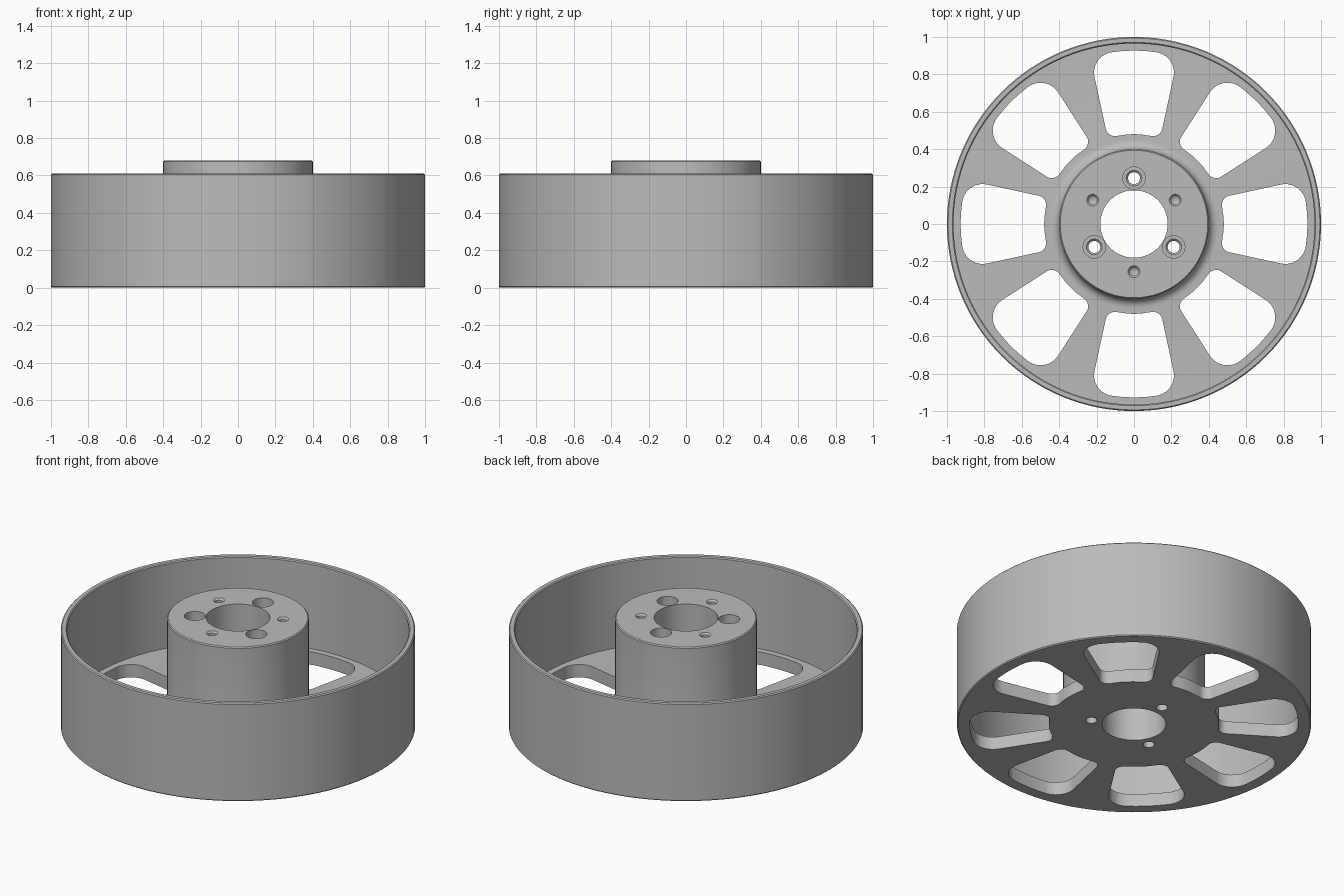
import bpy, bmesh, math
from mathutils import Vector, Matrix

if "Cube" in bpy.data.objects:
    bpy.data.objects.remove(bpy.data.objects["Cube"])

metal = bpy.data.materials.new("grey metal")
metal.diffuse_color = (0.5, 0.5, 0.5, 1)
metal.use_nodes = True
metal.node_tree.nodes["Principled BSDF"].inputs["Base Color"].default_value = metal.diffuse_color


def lathe(bm, profile, segments, centre=(0, 0)):
    """Revolve a closed (radius, z) profile around a vertical axis."""
    rings = []
    for i in range(segments):
        a = 2 * math.pi * i / segments
        rings.append([bm.verts.new((centre[0] + r * math.cos(a), centre[1] + r * math.sin(a), z))
                      for r, z in profile])
    n = len(profile)
    for i in range(segments):
        p, q = rings[i], rings[(i + 1) % segments]
        for j in range(n):
            k = (j + 1) % n
            if profile[j][0] == 0 and profile[k][0] == 0:
                continue
            if profile[j][0] == 0:
                bm.faces.new((p[j], q[k], p[k]))
            elif profile[k][0] == 0:
                bm.faces.new((p[j], q[j], p[k]))
            else:
                bm.faces.new((p[j], q[j], q[k], p[k]))


def rounded(corners, steps=8):
    """Fillet each (x, y, radius) corner of a polygon."""
    out = []
    for i, (x, y, r) in enumerate(corners):
        p = Vector((x, y))
        u = (Vector(corners[i - 1][:2]) - p).normalized()
        v = (Vector(corners[(i + 1) % len(corners)][:2]) - p).normalized()
        half = u.angle(v) / 2
        c = p + (u + v).normalized() * (r / math.sin(half))
        s = p + u * (r / math.tan(half)) - c
        e = p + v * (r / math.tan(half)) - c
        for k in range(steps + 1):
            t = k / steps
            out.append(c + (s * (1 - t) + e * t).normalized() * r)
    return out


def make(name, bm):
    bmesh.ops.remove_doubles(bm, verts=bm.verts, dist=1e-5)
    bmesh.ops.recalc_face_normals(bm, faces=bm.faces)
    mesh = bpy.data.meshes.new(name)
    bm.to_mesh(mesh)
    bm.free()
    mesh.materials.append(metal)
    ob = bpy.data.objects.new(name, mesh)
    bpy.context.collection.objects.link(ob)
    return ob


# Wheel body: hub with bore, filleted foot, thin web and tall rim
WEB, RIM, HUB, C = 0.08, 0.61, 0.68, 0.006
fillet = [(0.45 - 0.05 * math.sin(a), WEB + 0.05 - 0.05 * math.cos(a))
          for a in (math.pi / 2 * k / 6 for k in range(7))]
profile = [(0.18, 0), (1 - C, 0), (1, C), (1, RIM - C), (1 - C, RIM),
           (0.965 + C, RIM), (0.965, RIM - C), (0.965, WEB)] + fillet
profile += [(0.40, HUB - C), (0.40 - C, HUB), (0.18, HUB)]
bm = bmesh.new()
lathe(bm, profile, 128)
wheel = make("wheel", bm)

# Cutters: eight rounded windows in the web
bm = bmesh.new()
window = rounded([(0, 0.485, 0.4), (0.141, 0.463, 0.05), (0.237, 0.905, 0.11),
                  (0, 0.932, 0.8), (-0.237, 0.905, 0.11), (-0.141, 0.463, 0.05)])
for i in range(8):
    turn = Matrix.Rotation(math.pi / 4 * i, 3, 'Z')
    low = [bm.verts.new(turn @ Vector((p.x, p.y, -0.1))) for p in window]
    high = [bm.verts.new(turn @ Vector((p.x, p.y, 0.2))) for p in window]
    bm.faces.new(low)
    bm.faces.new(high)
    for a in range(len(window)):
        b = (a + 1) % len(window)
        bm.faces.new((low[a], low[b], high[b], high[a]))

# Cutters: three counterbored bolt holes and three blind screw holes
for i in range(3):
    a = math.radians(90 + 120 * i)
    lathe(bm, [(0, -0.1), (0.032, -0.1), (0.032, 0.44), (0.042, 0.45), (0.06, 0.45),
               (0.06, 0.8), (0, 0.8)], 32, (0.245 * math.cos(a), 0.245 * math.sin(a)))
    a += math.pi / 3
    lathe(bm, [(0, 0.5), (0.022, 0.513), (0.022, HUB - 0.01), (0.032, HUB),
               (0.032, 0.8), (0, 0.8)], 24, (0.255 * math.cos(a), 0.255 * math.sin(a)))
cutter = make("hole_cutter", bm)
cutter.hide_render = True

# Cut the holes, then smooth the round walls
mod = wheel.modifiers.new("holes", 'BOOLEAN')
mod.operation = 'DIFFERENCE'
mod.solver = 'EXACT'
mod.object = cutter
bpy.context.view_layer.update()
cut = bpy.data.meshes.new_from_object(wheel.evaluated_get(bpy.context.evaluated_depsgraph_get()))
wheel.modifiers.clear()
wheel.data = cut
bpy.data.objects.remove(cutter)
bpy.ops.object.select_all(action='DESELECT')
wheel.select_set(True)
bpy.context.view_layer.objects.active = wheel
bpy.ops.object.shade_smooth_by_angle(angle=math.radians(30))
